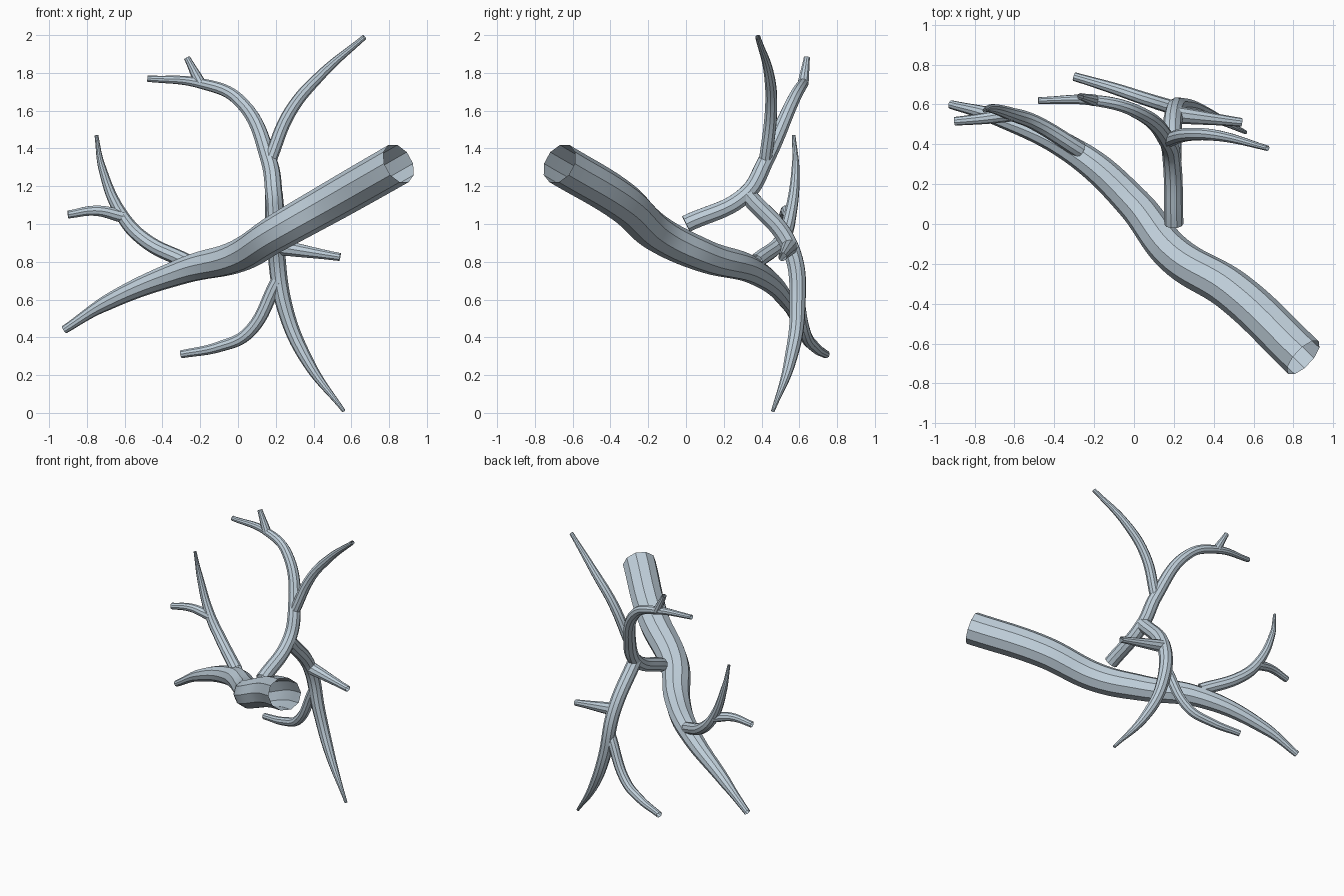
import bpy
from mathutils import Vector

cube = bpy.data.objects.get("Cube")
if cube:
    bpy.data.objects.remove(cube, do_unlink=True)

bark = bpy.data.materials.new("pale_blue_grey")
bark.use_nodes = True
colour = (0.53, 0.63, 0.71, 1)
bark.diffuse_color = colour
bark.node_tree.nodes["Principled BSDF"].inputs["Base Color"].default_value = colour


def limb(name, thick, thin, *points, taper=2):
    """Open tube through the points, narrowing from thick to thin along its length."""
    path = [Vector(point) for point in points]
    travelled = [0]
    for previous, current in zip(path, path[1:]):
        travelled.append(travelled[-1] + (current - previous).length)

    curve = bpy.data.curves.new(name, 'CURVE')
    curve.dimensions = '3D'
    curve.bevel_depth = 1
    curve.bevel_resolution = 3
    curve.resolution_u = 10
    curve.use_fill_caps = False
    spline = curve.splines.new('BEZIER')
    spline.radius_interpolation = 'CARDINAL'
    spline.bezier_points.add(len(path) - 1)
    for knot, position, distance in zip(spline.bezier_points, path, travelled):
        knot.co = position
        knot.radius = thick + (thin - thick) * (distance / travelled[-1]) ** taper
        knot.handle_left_type = knot.handle_right_type = 'AUTO'
    curve.materials.append(bark)

    obj = bpy.data.objects.new(name, curve)
    bpy.context.collection.objects.link(obj)
    bpy.ops.object.select_all(action='DESELECT')
    obj.select_set(True)
    bpy.context.view_layer.objects.active = obj
    bpy.ops.object.convert(target='MESH')
    bpy.ops.object.shade_smooth_by_angle()
    return path


# Main stem
limb("trunk", .112, .022,
     (.85, -.67, 1.32), (.5, -.34, 1.12), (.2, -.15, .95), (0, .1, .83),
     (-.28, .35, .755), (-.7, .54, .58), (-.92, .6, .44))

# Upper branch with its fork and twig, each growing from a point on the branch
upper = limb("upper_branch", .048, .017,
             (.2, 0, 1), (.19, .32, 1.16), (.165, .42, 1.33), (0, .57, 1.66),
             (-.2, .62, 1.745), (-.48, .62, 1.77))
limb("upper_fork", .036, .014,
     upper[2], (.28, .45, 1.6), (.44, .44, 1.79), (.67, .38, 1.99))
limb("upper_twig", .03, .017, upper[4], (-.27, .64, 1.88), taper=1)

# Lower branch with two side shoots
lower = limb("lower_branch", .048, .01,
             upper[1], (.2, .55, .88), (.25, .59, .55), (.37, .55, .27),
             (.56, .46, .01), taper=3)
limb("lower_side_shoot", .044, .022, lower[1], (.54, .51, .825), taper=1)
limb("lower_back_shoot", .036, .022,
     (.21, .58, .7), (.05, .63, .42), (-.1, .68, .35), (-.3, .74, .31))

# Side branch with its twig
side = limb("side_branch", .042, .01,
            (-.27, .37, .8), (-.5, .51, .92), (-.61, .55, 1.04),
            (-.72, .58, 1.3), (-.75, .57, 1.47))
limb("side_twig", .035, .022, side[2], (-.75, .53, 1.07), (-.9, .515, 1.05), taper=1)
